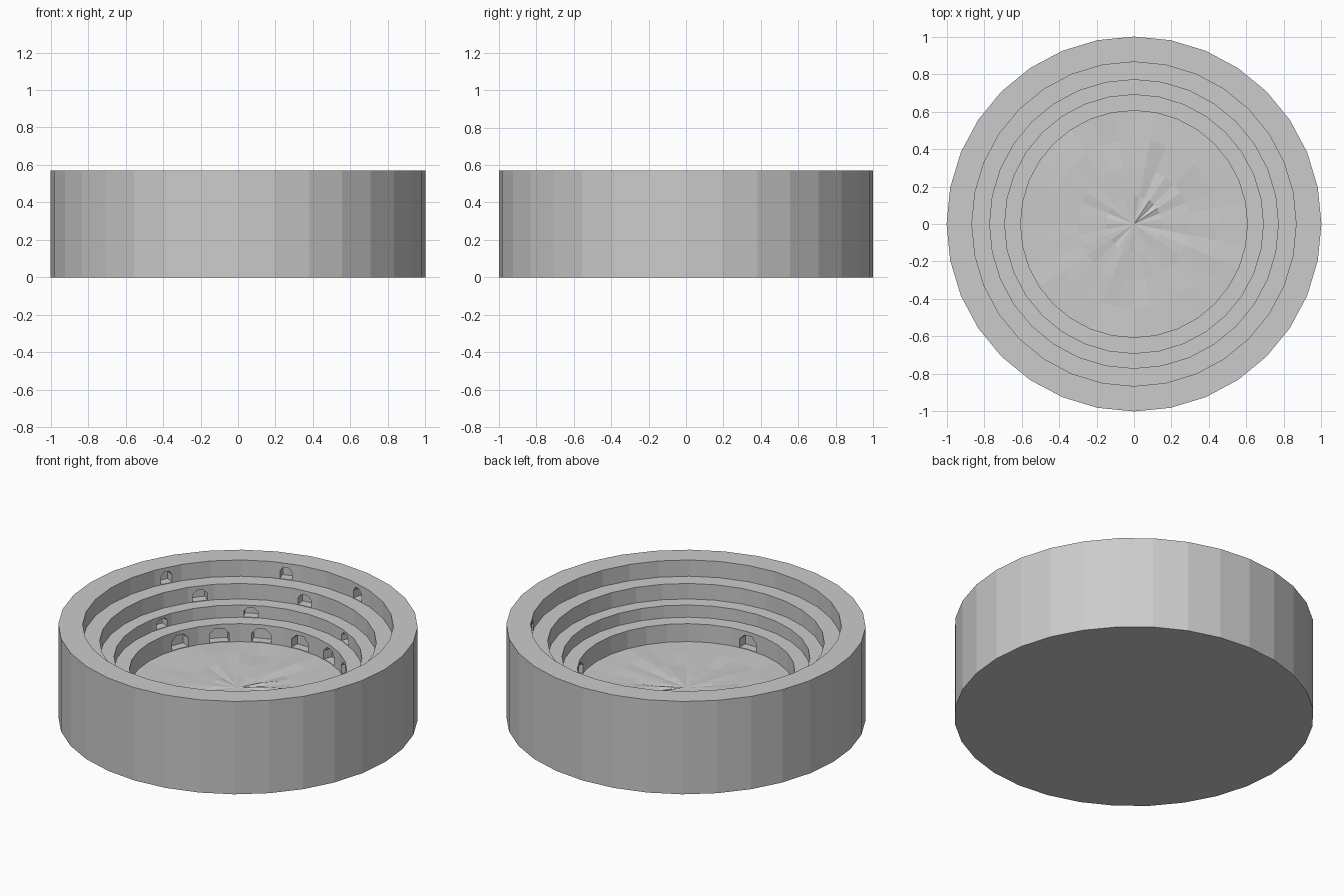
import bpy, bmesh, math, random
from mathutils import Matrix

if "Cube" in bpy.data.objects:
    bpy.data.objects.remove(bpy.data.objects["Cube"])

random.seed(4)
SIDES = 32

# Lathe profile (radius, height): outer wall, rim, four steps, arena floor
PROFILE = [(1.0, 0.0), (1.0, 0.57), (0.865, 0.57), (0.865, 0.47),
           (0.77, 0.47), (0.77, 0.375), (0.69, 0.375), (0.69, 0.30),
           (0.605, 0.30), (0.605, 0.19), (0.45, 0.19), (0.30, 0.19), (0.15, 0.19)]

# Doorways per step: (wall radius, step height, width, height, angles in degrees)
DOORS = [(0.865, 0.47, 0.07, 0.075, (152.5, 107, 74.5, 28)),
         (0.77, 0.375, 0.085, 0.07, (141, 96)),
         (0.69, 0.30, 0.08, 0.06, (163, 119, 65)),
         (0.605, 0.19, 0.11, 0.085, (157.5, 135, 112.5, 90, 67.5, 47, 22.5, -90))]
DEPTH = 0.05


def make_object(name, bm):
    bmesh.ops.recalc_face_normals(bm, faces=bm.faces)
    mesh = bpy.data.meshes.new(name)
    bm.to_mesh(mesh)
    bm.free()
    obj = bpy.data.objects.new(name, mesh)
    bpy.context.collection.objects.link(obj)
    return obj


def add_door(bm, radius, base, width, height, angle):
    """Prism with a chamfered arch top, pushed outward through a step wall."""
    w = width / 2
    arch = [(-w, 0.003), (w, 0.003), (w, 0.65 * height), (0.45 * w, height),
            (-0.45 * w, height), (-w, 0.65 * height)]
    place = Matrix.Translation((0, 0, base)) @ Matrix.Rotation(math.radians(angle), 4, 'Z')
    front, back = [[bm.verts.new(place @ v) for v in
                    [Matrix.Translation((r, y, z)).to_translation() for y, z in arch]]
                   for r in (radius - 0.04, radius + DEPTH)]
    bm.faces.new(front)
    bm.faces.new(back[::-1])
    for i in range(6):
        j = (i + 1) % 6
        bm.faces.new((front[i], back[i], back[j], front[j]))


# Stepped arena body with a slightly uneven floor
bm = bmesh.new()
rings = []
for k, (r, z) in enumerate(PROFILE):
    rough = 0.006 if k > 9 else 0
    rings.append([bm.verts.new((r * math.cos(a), r * math.sin(a), z + random.uniform(-rough, rough)))
                  for a in (2 * math.pi * i / SIDES for i in range(SIDES))])
for lower, upper in zip(rings, rings[1:]):
    for i in range(SIDES):
        j = (i + 1) % SIDES
        bm.faces.new((lower[i], lower[j], upper[j], upper[i]))
bm.faces.new(rings[0])
centre = bm.verts.new((0, 0, PROFILE[-1][1]))
for i in range(SIDES):
    bm.faces.new((rings[-1][i], rings[-1][(i + 1) % SIDES], centre))
bmesh.ops.triangulate(bm, faces=[f for f in bm.faces if f.calc_center_median().z < 0.2 and len(f.verts) == 4
                                 and abs(f.normal.z) > 0.5])
arena = make_object("arena_bowl", bm)

# Doorway recesses cut into the step walls
bm = bmesh.new()
for radius, base, width, height, angles in DOORS:
    for angle in angles:
        add_door(bm, radius, base, width, height, angle)
cutter = make_object("doorway_cutter", bm)
cutter.hide_render = True
cutter.hide_set(True)

cut = arena.modifiers.new("doorways", 'BOOLEAN')
cut.operation = 'DIFFERENCE'
cut.solver = 'EXACT'
cut.object = cutter
